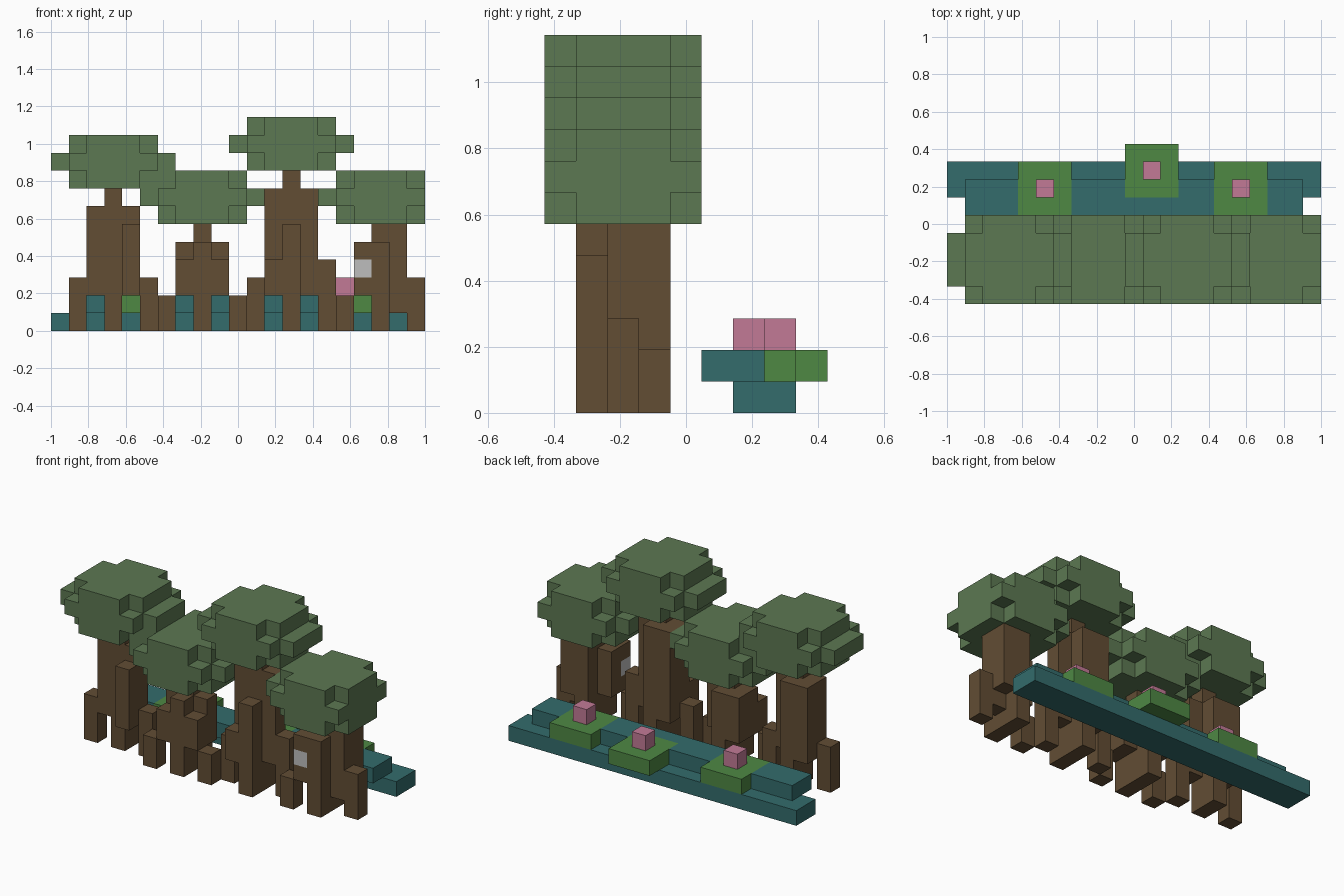
import bpy, bmesh, math
from mathutils import Vector

if "Cube" in bpy.data.objects:
    bpy.data.objects.remove(bpy.data.objects["Cube"], do_unlink=True)

U = 2 / 21                              # edge of one block
ORIGIN = Vector((-1, -4.5 * U, 0))      # corner of the block grid


def material(name, rgb):
    lin = [((c / 255 + 0.055) / 1.055) ** 2.4 for c in rgb] + [1]
    m = bpy.data.materials.new(name)
    m.use_nodes = True
    m.diffuse_color = lin
    m.node_tree.nodes["Principled BSDF"].inputs["Base Color"].default_value = lin
    return m


LEAF = material("leaf green", (92, 120, 82))
BARK = material("bark brown", (98, 77, 52))
WATER = material("teal", (51, 108, 108))
GRASS = material("grass green", (78, 136, 68))
PETAL = material("pink", (194, 122, 150))
PALE = material("pale grey", (190, 190, 190))


def box(x0, x1, y0, y1, z0, z1):
    """Set of grid cells from the first up to, not including, the last."""
    return {(x, y, z) for x in range(x0, x1) for y in range(y0, y1) for z in range(z0, z1)}


def column(x, y, z0, z1):
    return box(x, x + 1, y, y + 1, z0, z1)


def build(name, cells, mat):
    """Make the outer skin of a set of cells, with flat regions merged."""
    bm = bmesh.new()
    for cell in sorted(cells):
        for axis in range(3):
            for sign in (-1, 1):
                near = list(cell)
                near[axis] += sign
                if tuple(near) in cells:
                    continue
                n, a, b = Vector(), Vector(), Vector()
                n[axis], a[(axis + 1) % 3], b[(axis + 2) % 3] = sign / 2, 0.5, sign / 2
                c = Vector(cell) + Vector((0.5, 0.5, 0.5)) + n
                ring = (c - a - b, c + a - b, c + a + b, c - a + b)
                bm.faces.new([bm.verts.new(ORIGIN + p * U) for p in ring])
    bmesh.ops.remove_doubles(bm, verts=bm.verts, dist=U / 50)
    bmesh.ops.dissolve_limit(bm, angle_limit=math.radians(1), verts=bm.verts, edges=bm.edges)
    mesh = bpy.data.meshes.new(name)
    bm.to_mesh(mesh)
    bm.free()
    mesh.materials.append(mat)
    obj = bpy.data.objects.new(name, mesh)
    bpy.context.collection.objects.link(obj)
    return obj


# Leaf crowns: three layers, corners trimmed above and below, bulging middle
def crown(name, x, z, right_bulge=True):
    cells = box(x - 2, x + 3, 0, 5, z, z + 3)
    for cx in (x - 2, x + 2):
        for cy in (0, 4):
            cells -= column(cx, cy, z, z + 1) | column(cx, cy, z + 2, z + 3)
    cells |= box(x - 3, x - 2, 1, 4, z + 1, z + 2)
    if right_bulge:
        cells |= box(x + 3, x + 4, 1, 4, z + 1, z + 2)
    build(name, cells, LEAF)


crown("crown_1", 3, 8)
crown("crown_2", 8, 6)
crown("crown_3", 13, 9)
crown("crown_4", 18, 6, right_bulge=False)

# Trunks with stilt roots
trunk_1 = (box(2, 4, 2, 4, 2, 7) | column(3, 2, 0, 8) | column(3, 3, 0, 2)
           | column(4, 2, 2, 7) | column(4, 1, 2, 6)
           | column(1, 2, 0, 3) | column(5, 2, 0, 3))
build("trunk_1", trunk_1, BARK)

trunk_2 = (box(7, 10, 2, 3, 2, 5) | box(7, 9, 3, 4, 2, 5) | column(8, 2, 0, 6)
           | column(8, 3, 0, 2) | box(7, 10, 1, 2, 2, 4) | column(8, 1, 0, 5)
           | column(6, 1, 0, 2) | column(10, 1, 0, 2))
build("trunk_2", trunk_2, BARK)

trunk_3 = (box(12, 14, 2, 4, 2, 8) | column(13, 2, 0, 9) | column(13, 3, 0, 2)
           | column(14, 2, 2, 8) | column(13, 1, 0, 6) | column(12, 1, 2, 4)
           | column(11, 2, 0, 3) | column(15, 2, 0, 4))
build("trunk_3", trunk_3, BARK)

trunk_4 = (box(18, 20, 2, 4, 2, 6) | column(18, 2, 0, 6) | column(18, 3, 0, 2)
           | column(19, 2, 1, 6) | column(17, 2, 2, 5) | box(17, 18, 1, 2, 2, 3)
           | column(17, 1, 4, 5) | column(18, 1, 0, 5)
           | column(16, 1, 0, 2) | column(20, 2, 0, 3))
build("trunk_4", trunk_4, BARK)

# Pale block held in the last trunk
build("pale_block", column(17, 1, 3, 4), PALE)

# Bank behind the trees, with grass patches and flowers set into it
bank = box(0, 21, 6, 8, 0, 1) | box(1, 20, 5, 7, 1, 2)
for i, (x, y) in enumerate(((5, 6), (11, 7), (16, 6)), 1):
    patch = box(x - 1, x + 2, y - 1, y + 2, 1, 2)
    bank -= patch
    build(f"grass_patch_{i}", patch, GRASS)
    build(f"flower_{i}", column(x, y, 2, 3), PETAL)
build("bank", bank, WATER)
